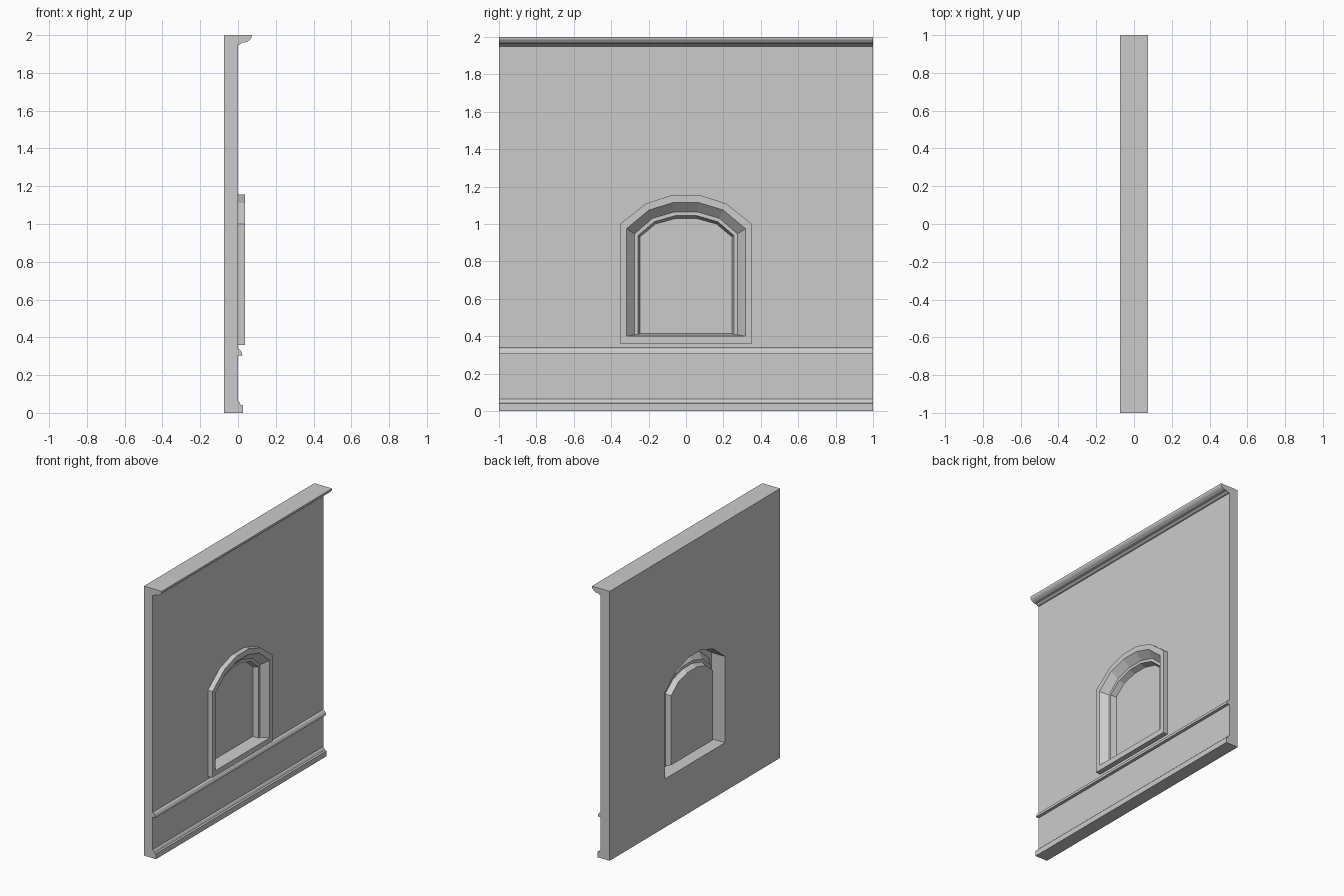
import bpy, bmesh

if "Cube" in bpy.data.objects:
    bpy.data.objects.remove(bpy.data.objects["Cube"])


def finish(name, bm):
    mesh = bpy.data.meshes.new(name)
    bm.to_mesh(mesh)
    bm.free()
    obj = bpy.data.objects.new(name, mesh)
    bpy.context.collection.objects.link(obj)
    return obj


def arch_ring(bm, x, sill, spring, shoulder, crown):
    """Arched outline, counter-clockwise seen from +x; points are (half width, z)."""
    right = [(spring[0], sill), spring, shoulder, crown]
    pts = right + [(-y, z) for y, z in reversed(right)]
    return [bm.verts.new((x, y, z)) for y, z in pts]


def bridge(bm, a, b):
    n = len(a)
    for i in range(n):
        j = (i + 1) % n
        bm.faces.new((a[i], a[j], b[j], b[i]))


def moulding(name, profile):
    """Run an (x, z) profile along the full wall length, with end caps."""
    bm = bmesh.new()
    a, b = ([bm.verts.new((x, y, z)) for x, z in profile] for y in (-1, 1))
    bridge(bm, a, b)
    bm.faces.new(a)
    bm.faces.new(b)
    bmesh.ops.recalc_face_normals(bm, faces=bm.faces)
    return finish(name, bm)


BACK = -0.073
OUTER = (0.36, (0.353, 1.0), (0.213, 1.11), (0.073, 1.155))

# Wall slab with an arched hole
bm = bmesh.new()
rims, holes = [], []
for x in (BACK, 0):
    rim = [bm.verts.new((x, y, z)) for y, z in ((-1, 0), (1, 0), (1, 2), (-1, 2))]
    hole = arch_ring(bm, x, *OUTER)
    edges = [bm.edges.new((r[i], r[(i + 1) % len(r)]))
             for r in (rim, hole) for i in range(len(r))]
    bmesh.ops.triangle_fill(bm, edges=edges, use_beauty=True)
    rims.append(rim)
    holes.append(hole)
bridge(bm, *rims)
bridge(bm, *holes)
bmesh.ops.recalc_face_normals(bm, faces=bm.faces)
bmesh.ops.dissolve_limit(bm, angle_limit=0.01, verts=bm.verts, edges=bm.edges)
finish("wall", bm)

# Window surround: outer edge, front band, splay, step and reveal
bm = bmesh.new()
rings = [arch_ring(bm, *r) for r in (
    (0.0, *OUTER),
    (0.038, *OUTER),
    (0.038, 0.40, (0.318, 0.975), (0.198, 1.075), (0.067, 1.115)),
    (-0.01, 0.408, (0.275, 0.947), (0.18, 1.03), (0.06, 1.065)),
    (-0.01, 0.408, (0.257, 0.938), (0.17, 1.012), (0.057, 1.045)),
    (-0.05, 0.415, (0.245, 0.932), (0.163, 1.0), (0.055, 1.03)),
)]
for a, b in zip(rings, rings[1:]):
    bridge(bm, a, b)
finish("window_surround", bm)

# Window pane
bm = bmesh.new()
bm.faces.new(arch_ring(bm, -0.05, 0.415, (0.245, 0.932), (0.163, 1.0), (0.055, 1.03)))
finish("window_pane", bm)

# Horizontal mouldings
moulding("cornice", [(0, 2), (0.073, 2), (0.071, 1.986), (0.062, 1.974),
                     (0.045, 1.963), (0.022, 1.96), (0.012, 1.952), (0, 1.95)])
moulding("dado_rail", [(0, 0.305), (0.023, 0.305), (0.02, 0.32), (0.012, 0.333), (0, 0.34)])
moulding("skirting", [(0, 0), (0.027, 0), (0.027, 0.04), (0.014, 0.043),
                      (0.008, 0.055), (0, 0.065)])
